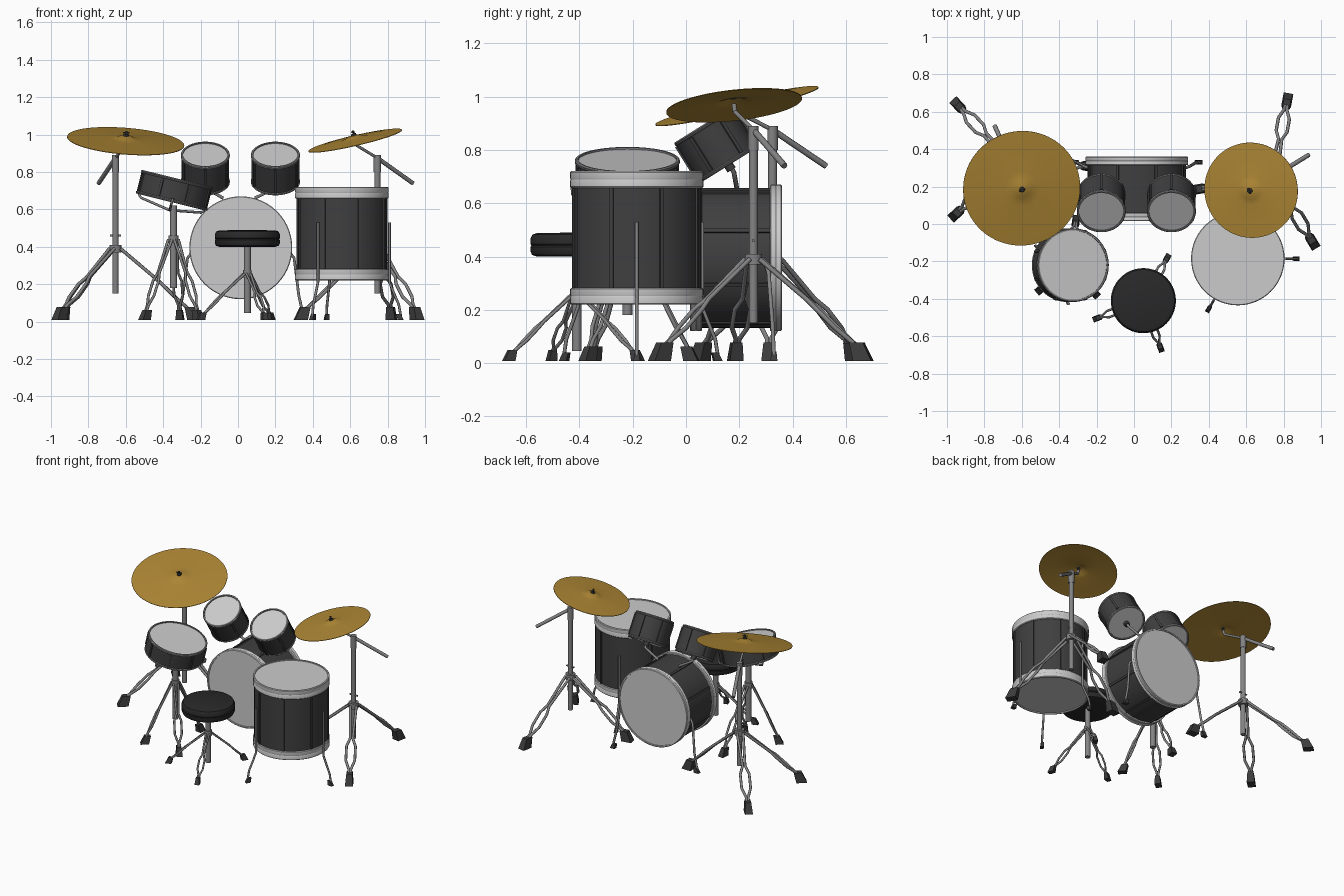
import bpy, bmesh, math
from mathutils import Vector, Matrix

if "Cube" in bpy.data.objects:
    bpy.data.objects.remove(bpy.data.objects["Cube"])

def mat(name, c):
    m = bpy.data.materials.new(name)
    m.diffuse_color = (*c, 1)
    m.use_nodes = True
    m.node_tree.nodes["Principled BSDF"].inputs["Base Color"].default_value = m.diffuse_color
    return m

SHELL = mat("dark_shell", (.05, .05, .05))
SEAT = mat("black_vinyl", (.022, .022, .022))
BRASS = mat("bronze", (.42, .24, .035))
METAL = mat("metal", (.23, .23, .23))
RUBBER = mat("rubber", (.045, .045, .045))

def finish(name, bm, material, M=Matrix()):
    bmesh.ops.remove_doubles(bm, verts=bm.verts, dist=1e-5)
    bmesh.ops.recalc_face_normals(bm, faces=bm.faces)
    me = bpy.data.meshes.new(name)
    bm.to_mesh(me)
    bm.free()
    me.shade_smooth()
    me.set_sharp_from_angle(angle=math.radians(35))
    if material:
        me.materials.append(material)
    ob = bpy.data.objects.new(name, me)
    ob.matrix_world = M
    bpy.context.collection.objects.link(ob)
    return ob

def frame(loc, axis):
    return Matrix.Translation(loc) @ Vector(axis).to_track_quat('Z', 'Y').to_matrix().to_4x4()

def lathe(name, prof, M, material=None, n=56):
    bm = bmesh.new()
    vs = [bm.verts.new((r, 0, z)) for r, z in prof]
    es = [bm.edges.new(p) for p in zip(vs, vs[1:])]
    bmesh.ops.spin(bm, geom=vs + es, axis=(0, 0, 1), cent=(0, 0, 0),
                   angle=2 * math.pi, steps=n)
    return finish(name, bm, material, M)

def rod(name, pts, r, material=METAL):
    cu = bpy.data.curves.new(name, 'CURVE')
    cu.dimensions = '3D'
    cu.bevel_depth, cu.bevel_resolution, cu.use_fill_caps = r, 2, True
    sp = cu.splines.new('POLY')
    sp.points.add(len(pts) - 1)
    for p, co in zip(sp.points, pts):
        p.co = (*co, 1)
    sp.use_smooth = True
    cu.materials.append(material)
    ob = bpy.data.objects.new(name, cu)
    bpy.context.collection.objects.link(ob)

def drum(name, top, axis, r, depth, hoop, lugs, lip=.007):
    """Shell, two heads, two hoops and a ring of lugs; top = centre of the upper rim."""
    M = frame(top, axis)
    lathe(name + "_shell", [(r - lip, -depth + .01), (r - lip, -.01)], M, SHELL)
    for side, s, o in (("top", 1, 0), ("bottom", -1, -depth)):
        lathe(f"{name}_{side}_head", [(0, o - s * .007), (r - .008, o - s * .007)], M)
        h, ri = hoop, r - .012
        prof = [(ri, -h), (r - .004, -h), (r, -h + .004), (r, -h * .6), (r - .002, -h * .5),
                (r, -h * .4), (r, -.004), (r - .004, 0), (ri, 0), (ri, -h)]
        lathe(f"{name}_{side}_hoop", [(a, o + s * z) for a, z in prof], M,
              None if hoop > .03 else METAL)
    bm = bmesh.new()
    for i in range(lugs):
        T = (Matrix.Rotation(2 * math.pi * (i + .5) / lugs, 4, 'Z')
             @ Matrix.Translation((r - lip, 0, -depth / 2))
             @ Matrix.Diagonal((.014, .014, depth - 2 * hoop, 1)))
        bmesh.ops.create_cube(bm, size=1, matrix=T)
    finish(name + "_lugs", bm, SHELL, M)

def foot(name, pos, direction, size):
    """Wedge-shaped rubber foot leaning back toward its stand."""
    bm = bmesh.new()
    bmesh.ops.create_cube(bm, size=1)
    for v in bm.verts:
        up = v.co.z > 0
        v.co.x = v.co.x * (.75 if up else 1) - (.35 if up else 0)
        v.co.y *= .55 if up else .75
    bmesh.ops.scale(bm, vec=(size, size, size), verts=bm.verts)
    a = math.atan2(direction[1], direction[0])
    finish(name, bm, RUBBER, Matrix.Translation((pos[0], pos[1], size / 2 + .008))
           @ Matrix.Rotation(a, 4, 'Z'))

def tripod(name, c, hub, feet, size, r):
    """Double-rod legs that cross, open into a loop and close at the foot."""
    c = Vector((c[0], c[1], 0))
    lathe(name + "_hub", [(0, -.02), (r * 3.6, -.02), (r * 3.6, .02), (0, .02)],
          Matrix.Translation(c + Vector((0, 0, hub))), METAL, 20)
    for i, f in enumerate(feet):
        end = Vector((f[0], f[1], size * .6))
        d = (end - c).normalized()
        d.z = 0
        d.normalize()
        side = Vector((-d.y, d.x, 0))
        start = c + d * r * 3 + Vector((0, 0, hub))
        for s in (-1, 1):
            pts = [start.lerp(end, t) + side * s * w * size + Vector((0, 0, b * size))
                   for t, w, b in ((0, .28, 0), (.45, .12, .1), (.56, .42, .1),
                                   (.74, .42, 0), (.86, .1, 0), (1, .08, 0))]
            rod(f"{name}_leg_{i}_{'ab'[s > 0]}", pts, r)
        foot(f"{name}_foot_{i}", f, d, size)

def pole(name, c, z0, z1, r):
    lathe(name, [(0, z0), (r, z0), (r, z1), (0, z1)],
          Matrix.Translation((c[0], c[1], 0)), METAL, 20)

# Drums
drum("bass_drum", (.015, .015, .395), (0, -1, 0), .275, .345, .045, 8, .012)
drum("floor_tom", (.555, -.185, .72), (0, 0, 1), .25, .5, .062, 8)
for side, x in (("left", -.175), ("right", .2)):
    drum(side + "_tom", (x, .065, .895), (0, -.53, .85), .131, .18, .016, 6, .003)
    # tom mount from underside down to the bass drum
    rod(side + "_tom_mount", [(x, .15, .77), (x, .18, .715), (x * .45, .19, .66)], .009)
    lathe(side + "_tom_knob", [(0, -.012), (.018, -.012), (.018, .012), (0, .012)],
          frame((x, .165, .735), (0, -.53, .85)), RUBBER, 16)
drum("snare_drum", (-.325, -.22, .765), (.24, 0, .97), .197, .13, .016, 8, .003)

# Bass drum spurs
for side, s in (("left", -1), ("right", 1)):
    rod(side + "_spur", [(.015 + s * .26, .3, .37), (.015 + s * .285, .31, .34),
                         (.015 + s * .31, .325, .14), (.015 + s * .335, .33, .03)], .008)
    foot(side + "_spur_foot", (.015 + s * .335, .33), (s, 0), .035)

# Floor tom legs
for i, a in enumerate((0, 240, 105)):
    d = Vector((math.cos(math.radians(a)), math.sin(math.radians(a)), 0))
    c = Vector((.555, -.185, 0))
    pts = [c + d * q + Vector((0, 0, z)) for q, z in
           ((.255, .53), (.255, .21), (.275, .16), (.305, .09), (.315, .03))]
    rod(f"floor_tom_leg_{i}", pts, .007)
    foot(f"floor_tom_foot_{i}", c + d * .315, d, .032)

# Snare stand with basket arms
sc = (-.345, -.22)
pole("snare_stand_pole", sc, .18, .62, .019)
tripod("snare_stand", sc, .44, [(-.50, -.35), (-.21, -.37), (-.31, .02)], .055, .0075)
B = frame((-.36, -.22, .615), (.24, 0, .97))
for i in range(3):
    a = math.radians(60 + 120 * i)
    rod(f"snare_basket_arm_{i}", [B @ Vector((q * math.cos(a), q * math.sin(a), z))
        for q, z in ((0, -.02), (.19, .008), (.206, .02), (.206, .045))], .007)

# Cymbals on boom stands
def cymbal_stand(side, c, cym, r, normal, boom_end, feet):
    n = Vector(normal).normalized()
    M = frame(cym, n)
    t = .003
    top = [(0, .024), (.03, .022), (.05, .012), (r * .3, .007), (r * .7, .003), (r, -.004)]
    lathe(side + "_cymbal", top + [(a, z - t) for a, z in reversed(top)], M, BRASS, 72)
    lathe(side + "_cymbal_nut", [(0, .02), (.014, .02), (.014, .032), (.006, .034),
                                 (.006, .05), (0, .05)], M, RUBBER, 16)
    rod(side + "_wing_nut", [M @ Vector((-.017, 0, .042)), M @ Vector((.017, 0, .042))],
        .004, RUBBER)
    base = Vector(cym) - n * .03
    rod(side + "_tilter", [cym, base], .009)
    rod(side + "_boom", [base, (c[0], c[1], .875)], .008)
    rod(side + "_boom_tail", [(c[0], c[1], .875), boom_end], .012)
    pole(side + "_stand_pole", c, .15, .82, .0165)
    pole(side + "_stand_collar", c, .80, .89, .02)
    # height clamp
    rod(side + "_stand_clamp", [(c[0] - .03, c[1], .46), (c[0] + .03, c[1], .46)], .006)
    tripod(side + "_stand", c, .39, feet, .07, .009)

cymbal_stand("left", (-.655, .325), (-.6, .19, .97), .314, (.08, -.23, 1),
             (-.745, .525, .74), [(-.945, .64), (-.955, .05), (-.235, .31)])
cymbal_stand("right", (.745, .253), (.625, .18, .973), .256, (-.23, -.11, 1),
             (.935, .37, .74), [(.82, .665), (.957, -.1), (.335, .185)])

# Throne
tc = (.05, -.41)
lathe("throne_seat", [(0, .4), (.15, .4), (.168, .406), (.174, .42), (.174, .436), (.17, .441),
                      (.174, .446), (.174, .467), (.166, .482), (.15, .488), (0, .49)],
      Matrix.Translation((*tc, 0)), SEAT)
pole("throne_pole", tc, .045, .4, .0185)
tripod("throne", tc, .255, [(.178, -.18), (-.2, -.505), (.143, -.665)], .042, .0065)
